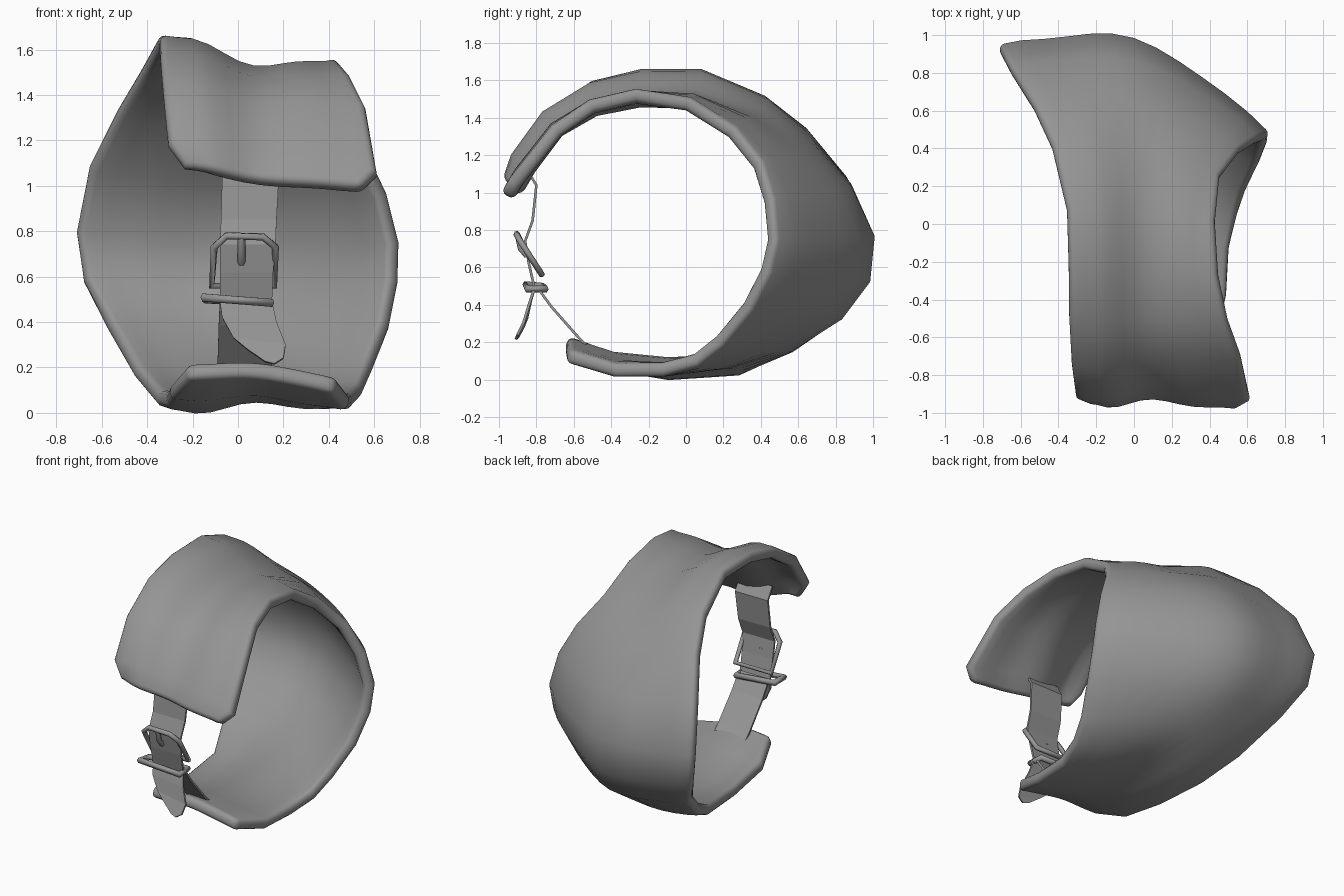
import bpy
import math
from mathutils import Vector

if "Cube" in bpy.data.objects:
    bpy.data.objects.remove(bpy.data.objects["Cube"])

grey = bpy.data.materials.new("plain_grey")
grey.use_nodes = True
TONE = (0.3, 0.3, 0.3, 1)
grey.diffuse_color = TONE
grey.node_tree.nodes["Principled BSDF"].inputs["Base Color"].default_value = TONE


def make_object(name, verts, faces):
    mesh = bpy.data.meshes.new(name)
    mesh.from_pydata(verts, [], faces)
    mesh.update()
    mesh.materials.append(grey)
    obj = bpy.data.objects.new(name, mesh)
    bpy.context.collection.objects.link(obj)
    return obj


def smooth(obj, degrees):
    bpy.ops.object.select_all(action="DESELECT")
    obj.select_set(True)
    bpy.context.view_layer.objects.active = obj
    bpy.ops.object.shade_smooth_by_angle(angle=math.radians(degrees))


def sheet(name, rows, thickness, offset):
    """Skin a grid of points and give it thickness."""
    n = len(rows[0])
    verts = [p for row in rows for p in row]
    faces = [(i * n + j, i * n + j + 1, (i + 1) * n + j + 1, (i + 1) * n + j)
             for i in range(len(rows) - 1) for j in range(n - 1)]
    obj = make_object(name, verts, faces)
    solid = obj.modifiers.new("thickness", "SOLIDIFY")
    solid.thickness = thickness
    solid.offset = offset
    return obj


def strap(name, stations):
    """Flat ribbon from pairs of left and right edge points."""
    rows = [[Vector(a), Vector(b)] for a, b in stations]
    sheet(name, rows, 0.014, 0)


def level(left, right, y, z):
    return (left, y, z), (right, y, z)


def rod(name, points, radius, cyclic):
    """Round bar along a polyline."""
    curve = bpy.data.curves.new(name, "CURVE")
    curve.dimensions = "3D"
    curve.bevel_depth = radius
    curve.bevel_resolution = 1
    curve.use_fill_caps = True
    spline = curve.splines.new("POLY")
    spline.points.add(len(points) - 1)
    for target, p in zip(spline.points, points):
        target.co = (*p, 1)
    spline.use_cyclic_u = cyclic
    curve.materials.append(grey)
    obj = bpy.data.objects.new(name, curve)
    bpy.context.collection.objects.link(obj)


# Cuff: three guide lines from the upper flap, over the back, to the lower flap
left_rim = [
    (-.24, -.95, 1.08), (-.31, -.93, 1.19), (-.33, -.76, 1.43), (-.34, -.5, 1.6),
    (-.34, -.24, 1.665), (-.35, .08, 1.665), (-.43, .42, 1.52), (-.53, .64, 1.35),
    (-.655, .84, 1.1), (-.715, .95, .8), (-.685, .92, .57), (-.58, .77, .36),
    (-.46, .5, .15), (-.36, .25, .03), (-.32, -.1, .02), (-.3, -.42, .06),
    (-.22, -.64, .15)]
middle = [
    (.1, -.94, 1.03), (.12, -.87, 1.15), (.1, -.71, 1.36), (.08, -.5, 1.48),
    (.07, -.25, 1.53), (.06, .05, 1.53), (.05, .38, 1.42), (.04, .64, 1.25),
    (.02, .86, 1.03), (0, .985, .76), (0, .96, .52), (.02, .81, .32),
    (.04, .54, .15), (.06, .25, .06), (.08, -.1, .045), (.08, -.4, .075),
    (.08, -.65, .155)]
right_rim = [
    (.54, -.99, 1.0), (.61, -.95, 1.07), (.56, -.72, 1.36), (.49, -.52, 1.5),
    (.44, -.27, 1.56), (.43, .02, 1.51), (.46, .26, 1.35), (.57, .4, 1.17),
    (.665, .46, .97), (.72, .48, .75), (.715, .44, .57), (.675, .34, .37),
    (.6, .19, .18), (.55, .06, .07), (.5, -.12, .015), (.48, -.38, .01),
    (.42, -.64, .085)]
# Swell beside the middle line, strong on the flaps and hollow at the back
swell = [.9, 1, 1, 1, 1, 1, .6, -.1, -.6, -.9, -.9, -.6, 0, .5, .8, .5, .1]

COLUMNS = 12
AXIS = Vector((0, -.2, .8))
rows = []
for a, m, b, amount in zip(left_rim, middle, right_rim, swell):
    a, m, b = Vector(a), Vector(m), Vector(b)
    outward = m - AXIS
    outward.x = 0
    outward.normalize()
    row = []
    for j in range(COLUMNS + 1):
        t = j / COLUMNS
        p = a * (1 - t) * (1 - 2 * t) + m * 4 * t * (1 - t) + b * t * (2 * t - 1)
        height, phase = (.05, (2 * t) ** .8) if t < .5 else (.024, 2 * t)
        row.append(p + outward * amount * height * math.sin(math.pi * phase) ** 2)
    rows.append(row)
cuff = sheet("cuff", rows, 0.075, -1)
edge = cuff.modifiers.new("rounded_rim", "BEVEL")
edge.width = 0.03
edge.segments = 3
edge.limit_method = "ANGLE"
edge.angle_limit = math.radians(55)
smooth(cuff, 60)

# Straps: upper one through the buckle, its loose tail, and the lower one
strap("upper_strap", [level(-.07, .18, -.85, 1.12), level(-.07, .18, -.8, 1.04),
                      level(-.075, .17, -.82, .85), level(-.08, .165, -.86, .74),
                      level(-.08, .155, -.84, .62), level(-.08, .15, -.81, .49)])
strap("strap_tail", [level(-.08, .15, -.81, .49),
                     ((-.07, -.83, .42), (.17, -.84, .4)),
                     ((-.02, -.85, .33), (.21, -.87, .3)),
                     ((.04, -.87, .28), (.2, -.9, .24)),
                     ((.12, -.9, .225), (.16, -.91, .215))])
strap("lower_strap", [level(-.08, .15, -.8, .5), level(-.085, .15, -.72, .39),
                      level(-.09, .15, -.57, .22), level(-.09, .15, -.5, .15)])

# Buckle: tilted frame with clipped corners, and prong
frame = [(-.115, -.77, .56), (-.105, -.88, .73), (-.05, -.905, .78),
         (.11, -.905, .775), (.165, -.88, .73), (.16, -.77, .56)]
rod("buckle_frame", frame, .017, True)
rod("buckle_prong", [(.015, -.9, .77), (.015, -.885, .7), (.015, -.85, .66)], .017, False)

# Keeper: flat loop around the strap
loop = [(-.15, -.86, .508), (.145, -.85, .485), (.14, -.75, .485), (-.14, -.77, .5)]
rod("strap_keeper", loop, .02, True)
